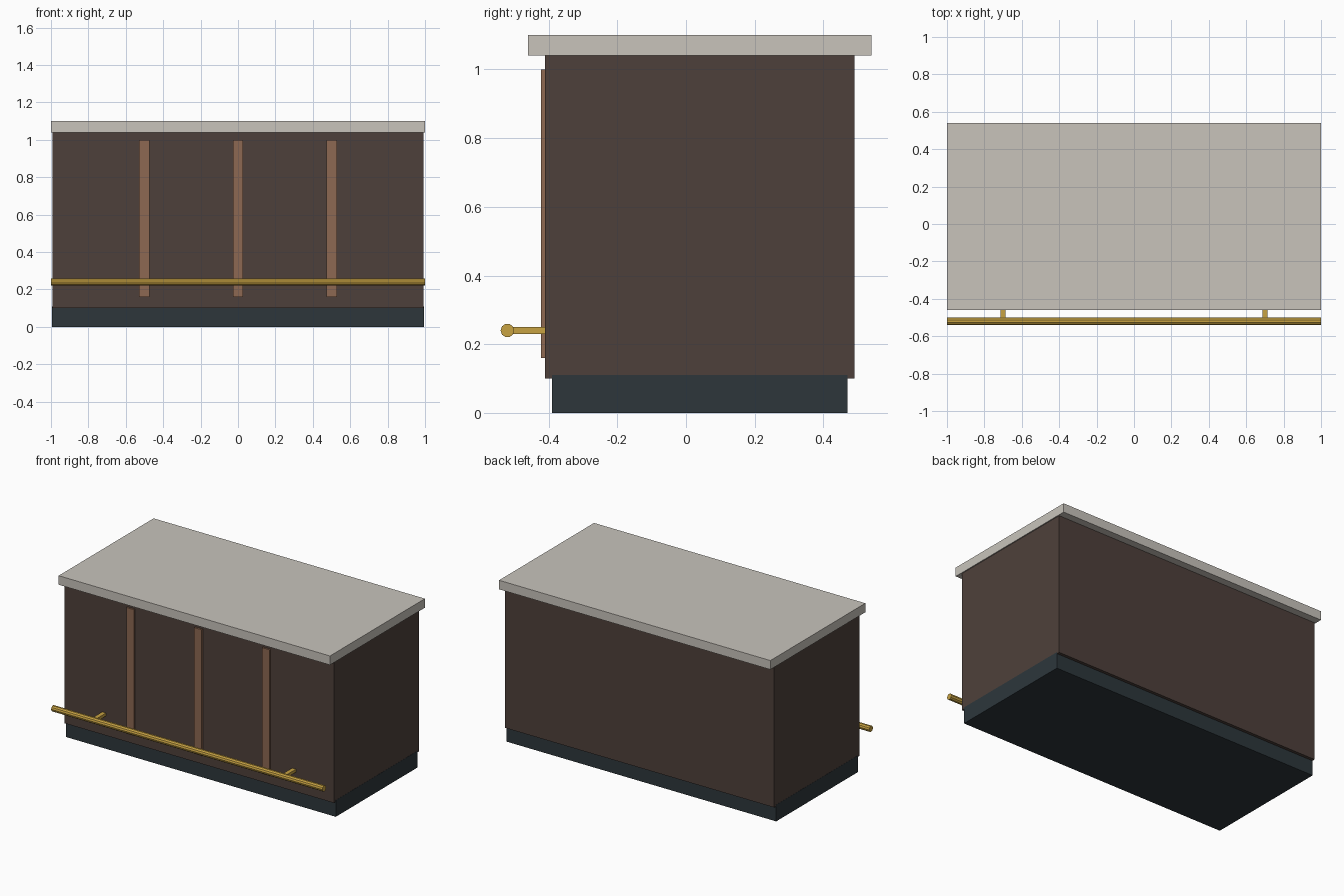
import bpy
import math

if "Cube" in bpy.data.objects:
    bpy.data.objects.remove(bpy.data.objects["Cube"])


def material(name, rgb):
    m = bpy.data.materials.new(name)
    m.diffuse_color = (*rgb, 1)
    m.use_nodes = True
    m.node_tree.nodes["Principled BSDF"].inputs["Base Color"].default_value = m.diffuse_color
    return m


stone = material("pale stone", (0.58, 0.55, 0.50))
dark_wood = material("dark wood", (0.076, 0.051, 0.043))
trim_wood = material("trim wood", (0.266, 0.138, 0.084))
slate = material("slate", (0.026, 0.037, 0.044))
brass = material("brass", (0.57, 0.36, 0.055))


def box(name, x, y, z, mat):
    """Box from (min, max) ranges on each axis."""
    ranges = (x, y, z)
    bpy.ops.mesh.primitive_cube_add(size=1, location=[(a + b) / 2 for a, b in ranges])
    ob = bpy.context.object
    ob.name = name
    ob.scale = [b - a for a, b in ranges]
    bpy.ops.object.transform_apply(location=False, rotation=False, scale=True)
    ob.data.materials.append(mat)
    return ob


# Counter: recessed plinth, cabinet body and overhanging top
box("plinth", (-0.994, 0.994), (-0.39, 0.47), (0, 0.11), slate)
box("cabinet_body", (-0.993, 0.993), (-0.41, 0.49), (0.10, 1.04), dark_wood)
box("countertop", (-1, 1), (-0.46, 0.54), (1.04, 1.10), stone)

# Vertical trim strips on the front
for i, x in enumerate((-0.5, 0, 0.5)):
    box(f"trim_strip_{i + 1}", (x - 0.028, x + 0.028), (-0.422, -0.405), (0.16, 1.0), trim_wood)

# Foot rail and its two brackets
bpy.ops.mesh.primitive_cylinder_add(vertices=10, radius=0.02, depth=2,
                                    location=(0, -0.52, 0.24),
                                    rotation=(0, math.pi / 2, 0))
rail = bpy.context.object
rail.name = "foot_rail"
rail.data.materials.append(brass)
for side, x in (("left", -0.7), ("right", 0.7)):
    box(f"rail_bracket_{side}", (x - 0.014, x + 0.014), (-0.52, -0.405), (0.23, 0.25), brass)
